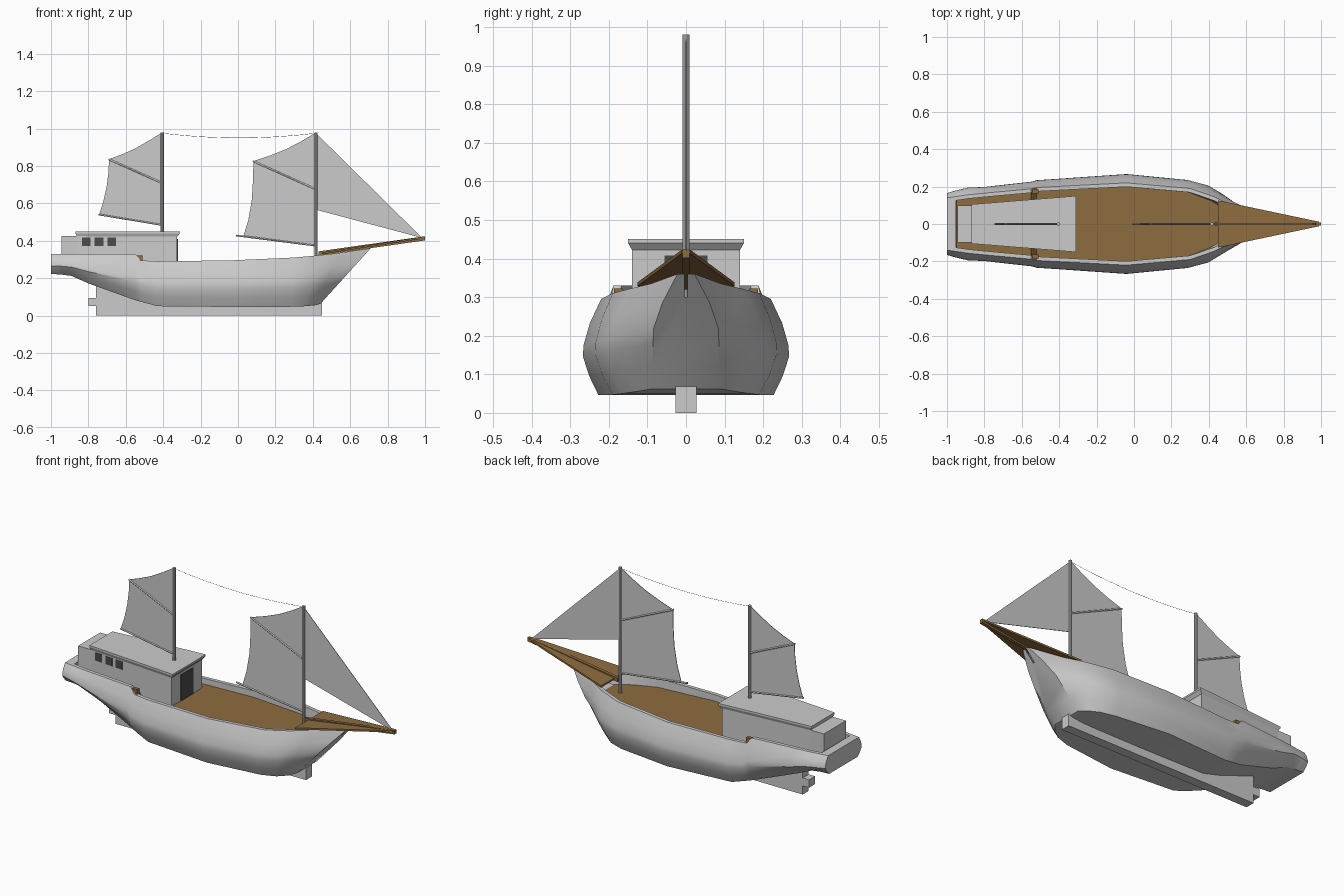
import bpy, bmesh, math
from mathutils import Vector

if "Cube" in bpy.data.objects:
    bpy.data.objects.remove(bpy.data.objects["Cube"])


def material(name, rgb):
    m = bpy.data.materials.new(name)
    m.diffuse_color = (*rgb, 1)
    m.use_nodes = True
    m.node_tree.nodes["Principled BSDF"].inputs["Base Color"].default_value = m.diffuse_color
    return m


WOOD = material("wood", (0.27, 0.15, 0.05))
DARK = material("dark_opening", (0.07, 0.07, 0.07))


def mesh(name, verts, faces, mat=None):
    me = bpy.data.meshes.new(name)
    me.from_pydata([tuple(v) for v in verts], [], faces)
    bm = bmesh.new()
    bm.from_mesh(me)
    bmesh.ops.recalc_face_normals(bm, faces=bm.faces)
    bm.to_mesh(me)
    bm.free()
    ob = bpy.data.objects.new(name, me)
    bpy.context.collection.objects.link(ob)
    if mat:
        me.materials.append(mat)
    return ob


def loft(name, rings, mat=None):
    """Skin closed rings of equal length and cap both ends."""
    n = len(rings[0])
    faces = [(r * n + i, r * n + (i + 1) % n, (r + 1) * n + (i + 1) % n, (r + 1) * n + i)
             for r in range(len(rings) - 1) for i in range(n)]
    faces += [tuple(range(n)), tuple(range((len(rings) - 1) * n, len(rings) * n))]
    return mesh(name, [v for r in rings for v in r], faces, mat)


def side_slab(name, profile, half, mat=None):
    """Extrude an x-z outline across y."""
    return loft(name, [[(x, s * half, z) for x, z in profile] for s in (-1, 1)], mat)


def plan_slab(name, plan, z0, z1, mat=None):
    """Extrude an x-y outline up z."""
    return loft(name, [[(x, y, z) for x, y in plan] for z in (z0, z1)], mat)


def mirrored(half):
    """Close a list of (x, half width) into a symmetric plan."""
    return [(x, -y) for x, y in half] + [(x, y) for x, y in reversed(half)]


def rod(name, points, r, sides=8, mat=None):
    rings = []
    for p in points:
        d = (Vector(points[-1]) - Vector(points[0])).normalized()
        u = Vector((0, 1, 0))
        w = d.cross(u)
        rings.append([Vector(p) + r * (math.cos(a) * u + math.sin(a) * w)
                      for a in (2 * math.pi * i / sides for i in range(sides))])
    return loft(name, rings, mat)


def smooth(ob, angle=32):
    bpy.ops.object.select_all(action='DESELECT')
    ob.select_set(True)
    bpy.context.view_layer.objects.active = ob
    bpy.ops.object.shade_smooth_by_angle(angle=math.radians(angle))


# Hull stations: x top, x bottom, sheer z, bottom z, half widths at rail, bilge, bottom, deck z
STATIONS = [
    (-1.0, -1.0, .33, .222, .14, .165, .13, .33),
    (-.951, -.951, .33, .22, .147, .18, .13, .33),
    (-.949, -.949, .33, .22, .147, .18, .13, .29),
    (-.89, -.89, .33, .212, .156, .194, .13, .29),
    (-.8, -.8, .33, .172, .165, .198, .13, .29),
    (-.55, -.55, .33, .082, .188, .226, .17, .29),
    (-.52, -.52, .295, .074, .195, .234, .18, .255),
    (-.43, -.43, .29, .05, .2, .24, .2, .255),
    (-.04, -.04, .295, .046, .22, .267, .227, .255),
    (.3, .28, .31, .047, .19, .235, .19, .255),
    (.43, .36, .322, .05, .145, .207, .165, .255),
    (.54, .41, .335, .055, .09, .158, .13, .255),
    (.71, .44, .36, .062, .022, .085, .09, .30),
]

hull_rings, deck_edge = [], []
for xt, xb, zs, zb, yg, ym, yb, zd in STATIONS:
    def at(y, f):
        return (xb + (xt - xb) * f, y, zb + (zs - zb) * f)
    fd = (zd - zb) / (zs - zb)
    yi = max(yg - .021, .004)
    half = [at(yi, fd), at(yi, 1), at(yg, 1), at(yg + .62 * (ym - yg), .75),
            at(ym * .995, .52), at(ym, .4), at(ym - .4 * (ym - yb), .2), at(yb, 0)]
    hull_rings.append(half + [(x, -y, z) for x, y, z in reversed(half)])
    deck_edge.append(half[0])

smooth(loft("hull", hull_rings))

# Planked deck resting inside the bulwarks
edge = deck_edge[2:-1]
n = len(edge)
mesh("deck", [(x, y, z + .003) for x, y, z in edge] + [(x, -y, z + .003) for x, y, z in edge],
     [(i, i + 1, n + i + 1, n + i) for i in range(n - 1)], WOOD)

# Small steps where the bulwark drops
for s, side in ((-1, "right"), (1, "left")):
    plan_slab("deck_step_" + side,
              [(-.547, s * .164), (-.511, s * .164), (-.511, s * .186), (-.547, s * .186)],
              .255, .322, WOOD)

# Keel with rudder stub
side_slab("keel", [(-.76, 0), (.45, 0), (.45, .068), (-.43, .07), (-.7, .15), (-.76, .17),
                   (-.76, .095), (-.8, .095), (-.8, .05), (-.76, .05)], .027)

# Cabin and its overhanging roof
plan_slab("cabin", mirrored([(-.945, .1), (-.86, .1), (-.325, .14)]), .25, .425)
roof = [(-.86, .099, .422), (-.325, .14, .422)], [(-.87, .105, .44), (-.31, .15, .44)], \
       [(-.87, .105, .45), (-.31, .15, .45)]
loft("cabin_roof", [[(x, y, ring[0][2]) for x, y in mirrored([p[:2] for p in ring])]
                    for ring in roof])

# Cabin windows and door
for i, x in enumerate((-.835, -.766, -.699)):
    wall = [(a, -(.1 + .04 * (a + .86) / .535)) for a in (x, x + .046)]
    plan_slab("window_%d" % (i + 1), [(a, b + .004) for a, b in wall] +
              [(a, b - .002) for a, b in reversed(wall)], .372, .418, DARK)
plan_slab("cabin_door", mirrored([(-.33, .056), (-.322, .056)]), .256, .408, DARK)

# Bowsprit platform with centre beam
plate = [(.45, .126, .328), (.99, .012, .412)]
loft("bowsprit_platform",
     [[(x, -y, z), (x, y, z), (x, y, z + .01), (x, -y, z + .01)] for x, y, z in plate], WOOD)
side_slab("bowsprit_beam", [(.43, .32), (1, .402), (1, .424), (.43, .343)], .009, WOOD)

# Masts
for name, x, z in (("fore_mast", .417, .25), ("aft_mast", -.405, .43)):
    smooth(rod(name, [(x, 0, z), (x, 0, .98)], .009, 10))

# Gaff sails: head curve, leech curve, foot
side_slab("fore_sail", [(.415, .978), (.34, .933), (.26, .891), (.17, .855), (.082, .826),
                        (.081, .74), (.074, .62), (.055, .51), (.03, .428), (.415, .378)], .0015)
side_slab("aft_sail", [(-.407, .978), (-.48, .933), (-.55, .893), (-.62, .862), (-.69, .836),
                       (-.692, .77), (-.702, .69), (-.72, .61), (-.743, .54), (-.407, .485)], .0015)
side_slab("jib_sail", [(.42, .972), (.985, .415), (.42, .565)], .0015)

# Spars: gaff and boom for each mast
for name, a, b in (("fore_gaff", (.08, .826), (.412, .677)),
                   ("fore_boom", (-.01, .428), (.412, .374)),
                   ("aft_gaff", (-.692, .836), (-.405, .708)),
                   ("aft_boom", (-.745, .54), (-.405, .484))):
    smooth(rod(name, [(a[0], 0, a[1]), (b[0], 0, b[1])], .005, 6), 65)

# Sagging stay line between the mast heads
line = [(-.405 + .822 * t, 0, .975 - .1 * t * (1 - t)) for t in (i / 10 for i in range(11))]
rod("mast_stay", line, .001, 4)
